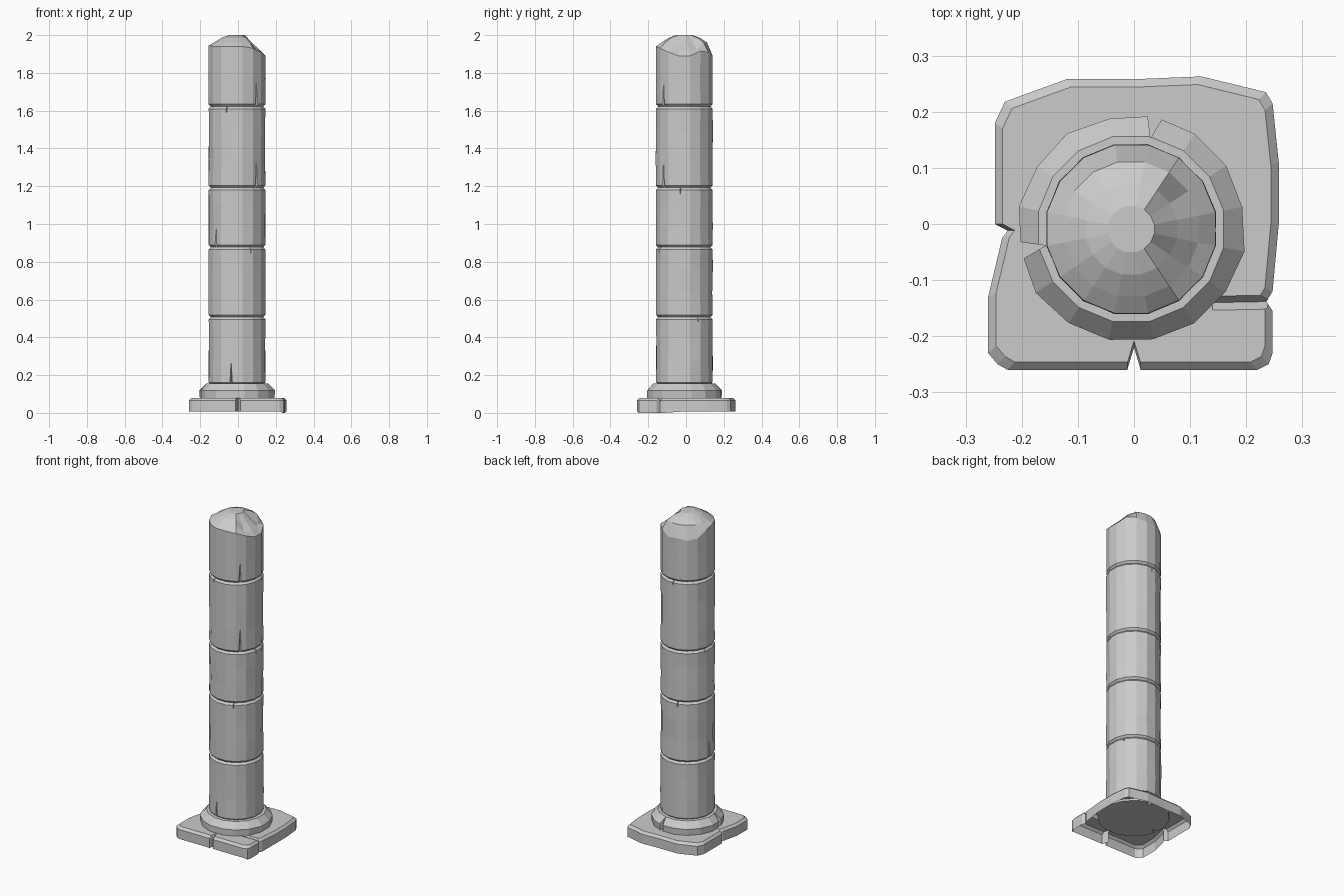
import bpy, bmesh, math, random
from mathutils import Vector

if "Cube" in bpy.data.objects:
    bpy.data.objects.remove(bpy.data.objects["Cube"])

random.seed(4)
N = 16
CX, CY = -0.005, -0.009
R = 0.153


def to_object(name, bm):
    bmesh.ops.recalc_face_normals(bm, faces=bm.faces)
    me = bpy.data.meshes.new(name)
    bm.to_mesh(me)
    bm.free()
    ob = bpy.data.objects.new(name, me)
    bpy.context.collection.objects.link(ob)
    return ob


def loft(name, loops):
    """Closed solid through loops of equal point count."""
    bm = bmesh.new()
    rows = [[bm.verts.new(p) for p in loop] for loop in loops]
    n = len(rows[0])
    for a, b in zip(rows, rows[1:]):
        for i in range(n):
            j = (i + 1) % n
            bm.faces.new((a[i], a[j], b[j], b[i]))
    bm.faces.new(rows[0][::-1])
    bm.faces.new(rows[-1])
    return to_object(name, bm)


def ring(r, z, jitter=0.0):
    """16-sided ring; z may be one height or a height per vertex."""
    pts = []
    for i in range(N):
        a = (i + 0.5) * math.tau / N
        rr = r + random.uniform(-jitter, jitter)
        h = z[i] if isinstance(z, list) else z
        pts.append((CX + rr * math.cos(a), CY + rr * math.sin(a), h))
    return pts


def cut(ob, points):
    """Subtract the convex hull of the points."""
    bm = bmesh.new()
    for p in points:
        bm.verts.new(p)
    bmesh.ops.convex_hull(bm, input=bm.verts)
    cutter = to_object("cutter", bm)
    cutter.hide_render = True
    mod = ob.modifiers.new("cut", 'BOOLEAN')
    mod.operation = 'DIFFERENCE'
    mod.solver = 'EXACT'
    mod.object = cutter
    dg = bpy.context.evaluated_depsgraph_get()
    dg.update()
    me = bpy.data.meshes.new_from_object(ob.evaluated_get(dg))
    ob.modifiers.clear()
    ob.data = me
    bpy.data.objects.remove(cutter)


def crack(ob, deg, z0, z1, w=0.016, r_in=0.128, r_out=0.17, tip=0.02):
    """Vertical V-shaped crack, wide at z0 and narrowing to z1."""
    a = math.radians(deg)
    d = Vector((math.cos(a), math.sin(a), 0))
    s = Vector((-d.y, d.x, 0))
    c = Vector((CX, CY, 0))
    pts = []
    for z, k in ((z0, 1), (z1, tip)):
        up = Vector((0, 0, z))
        pts += [c + d * r_out + s * w * k + up, c + d * r_out - s * w * k + up,
                c + d * (r_out - (r_out - r_in) * k) + up]
    cut(ob, pts)


# Column drums with chamfered joints
joints = [0.15, 0.507, 0.877, 1.192, 1.622]
cracks = [
    [(-102, 0.12, 0.39), (29, 0.53, 0.43)],
    [(-61, 0.90, 0.79), (103, 0.90, 0.80), (179, 0.49, 0.72)],
    [(-138, 0.86, 1.10), (-8, 1.21, 1.12), (165, 1.21, 1.13)],
    [(-112, 1.64, 1.53), (92, 1.64, 1.54), (-47, 1.17, 1.50)],
    [(-47, 1.60, 1.90)],
]
rim = [1.89, 1.915, 1.91, 1.885, 1.89, 1.88, 1.89, 1.93,
       1.945, 1.94, 1.94, 1.94, 1.94, 1.93, 1.91, 1.89]


def crown(high, low):
    """Crown heights with a lower broken wedge on the +x side."""
    return [low if i in (0, 1, 14, 15) else high for i in range(N)]


for k, z0 in enumerate(joints):
    loops = [ring(0.142, z0), ring(R, z0 + 0.012)]
    if k < 4:
        z1 = joints[k + 1]
        loops += [ring(R - 0.001, z0 + (z1 - z0) * t, 0.0025) for t in (0.35, 0.7)]
        loops += [ring(R, z1 - 0.012), ring(0.142, z1)]
    else:
        # Broken top
        loops += [ring(R - 0.001, 1.77, 0.002), ring(R, rim),
                  ring(0.122, crown(1.962, 1.922)),
                  ring(0.083, crown(1.986, 1.957)), ring(0.042, 2.0)]
    drum = loft("column_drum_%d" % (k + 1), loops)
    for c in cracks[k]:
        crack(drum, *c)

# Round base moulding
base = loft("base_ring", [ring(0.2, 0.068), ring(0.203, 0.118, 0.003),
                          ring(0.168, 0.155), ring(0.13, 0.155)])
crack(base, 78, 0.0, 0.2, w=0.022, r_in=0.165, r_out=0.23, tip=1)
crack(base, 191, 0.0, 0.2, w=0.026, r_in=0.155, r_out=0.23, tip=1)

# Worn square plinth, open underneath
outline = [(-0.23, 0.218), (-0.248, 0.18), (-0.248, 0.0), (-0.225, -0.012),
           (-0.235, -0.025), (-0.26, -0.13), (-0.26, -0.23), (-0.243, -0.25),
           (-0.225, -0.26), (-0.012, -0.26), (0, -0.22), (0.012, -0.26),
           (0.22, -0.26), (0.24, -0.25), (0.247, -0.23), (0.247, -0.155),
           (0.236, -0.138), (0.247, -0.12), (0.258, 0.0), (0.258, 0.11),
           (0.247, 0.215), (0.235, 0.235), (0.12, 0.263), (0, 0.258), (-0.12, 0.258)]


def foot(x, y):
    return 0.0 if x > 0.23 and y < -0.1 else 0.008


plinth = loft("plinth", [[(x, y, foot(x, y)) for x, y in outline],
                         [(x, y, 0.066) for x, y in outline],
                         [(x * 0.945, y * 0.945, 0.08) for x, y in outline]])
cut(plinth, [(x, y + 0.02 * (x - 0.25), z) for x in (0.14, 0.3)
             for y, z in ((-0.165, 0.1), (-0.115, 0.1), (-0.138, 0.06))])
bm = bmesh.new()
bm.from_mesh(plinth.data)
under = [f for f in bm.faces if f.normal.z < -0.7 and f.calc_center_median().z < 0.03]
bmesh.ops.delete(bm, geom=under, context='FACES_ONLY')
bm.to_mesh(plinth.data)
bm.free()
